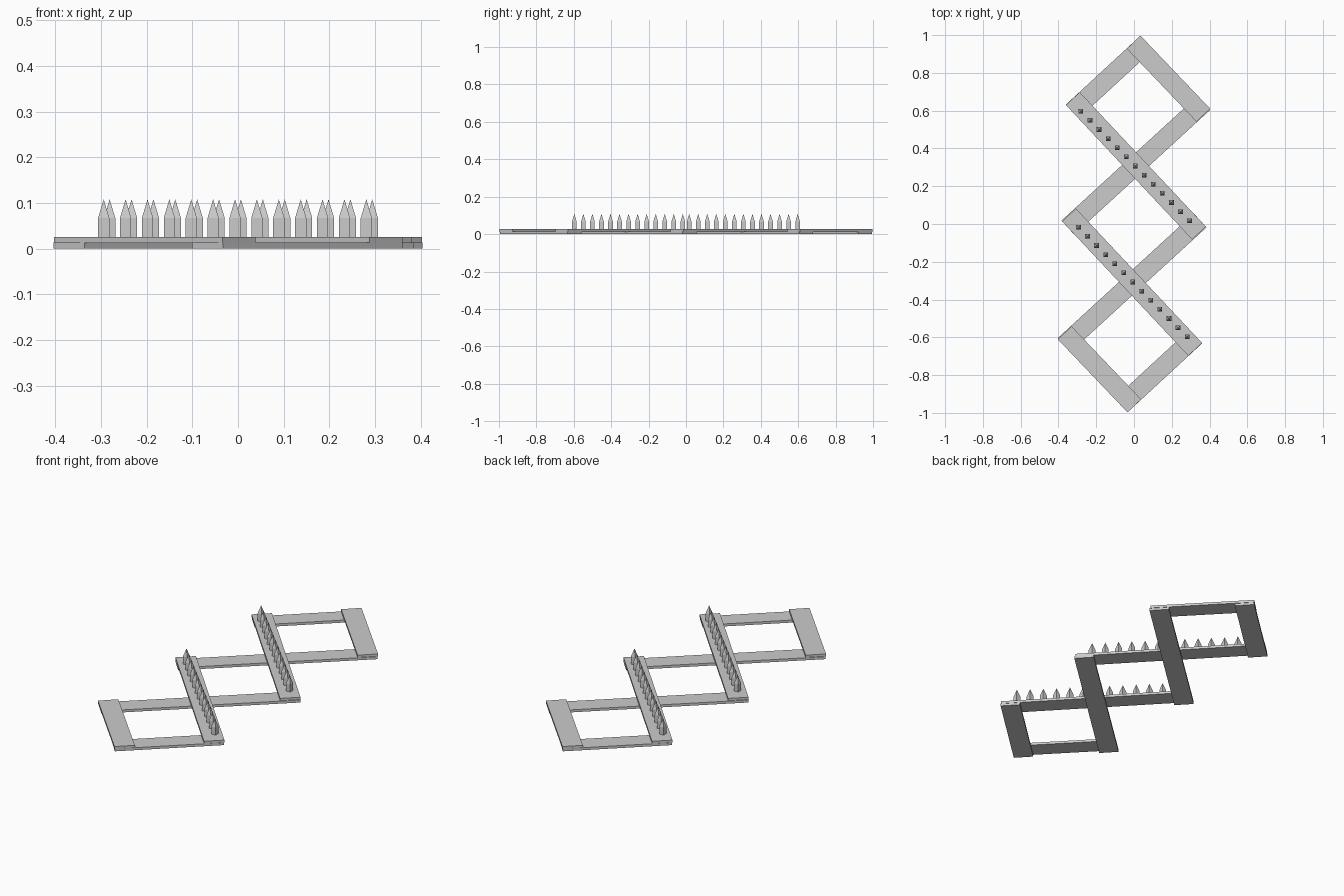
import bpy, bmesh, math
from mathutils import Vector

if "Cube" in bpy.data.objects:
    bpy.data.objects.remove(bpy.data.objects["Cube"])

LOW = (0.0, 0.0135)      # lower layer of the lattice
TOP = (0.0125, 0.026)    # upper layer, resting on the lower one


def mesh_object(name, bm):
    bmesh.ops.recalc_face_normals(bm, faces=bm.faces)
    me = bpy.data.meshes.new(name)
    bm.to_mesh(me)
    bm.free()
    ob = bpy.data.objects.new(name, me)
    bpy.context.collection.objects.link(ob)
    return ob


def bar(name, start, end, layer, width=0.1):
    """Flat strap between two end points in plan."""
    a, b = Vector(start), Vector(end)
    d = b - a
    bm = bmesh.new()
    bmesh.ops.create_cube(bm, size=1)
    for v in bm.verts:
        v.co.x *= d.length
        v.co.y *= width
        v.co.z *= layer[1] - layer[0]
    ob = mesh_object(name, bm)
    m = (a + b) / 2
    ob.location = (m.x, m.y, sum(layer) / 2)
    ob.rotation_euler.z = math.atan2(d.y, d.x)
    return ob


def spikes(name, first, last, count=13, r=0.0123, base=0.024, shoulder=0.067, tip=0.108):
    """Row of square posts with pyramid points."""
    bm = bmesh.new()
    for i in range(count):
        c = Vector(first).lerp(Vector(last), i / (count - 1))
        rings = []
        for z in (base, shoulder):
            rings.append([bm.verts.new((c.x + sx * r, c.y + sy * r, z))
                          for sx, sy in ((-1, -1), (1, -1), (1, 1), (-1, 1))])
        apex = bm.verts.new((c.x, c.y, tip))
        bm.faces.new(rings[0][::-1])
        for k in range(4):
            n = (k + 1) % 4
            bm.faces.new((rings[0][k], rings[0][n], rings[1][n], rings[1][k]))
            bm.faces.new((rings[1][k], rings[1][n], apex))
    return mesh_object(name, bm)


# The strip is point-symmetric: build each half with sign s
for s, side in ((1, "back"), (-1, "front")):
    def p(x, y):
        return (s * x, s * y)
    # long crossing straps
    bar(side + "_spiked_strap", p(-0.324, 0.664), p(0.344, -0.048), TOP)
    bar(side + "_lower_strap", p(-0.35, -0.019), p(0.37, 0.641), LOW)
    # short straps closing the end diamond
    bar(side + "_upper_end_strap", p(-0.002, 0.963), p(0.367, 0.576), TOP)
    bar(side + "_lower_end_strap", p(-0.326, 0.596), p(0.067, 0.959), LOW)
    # spike row
    spikes(side + "_spikes", p(-0.281, 0.597), p(0.294, 0.017))
